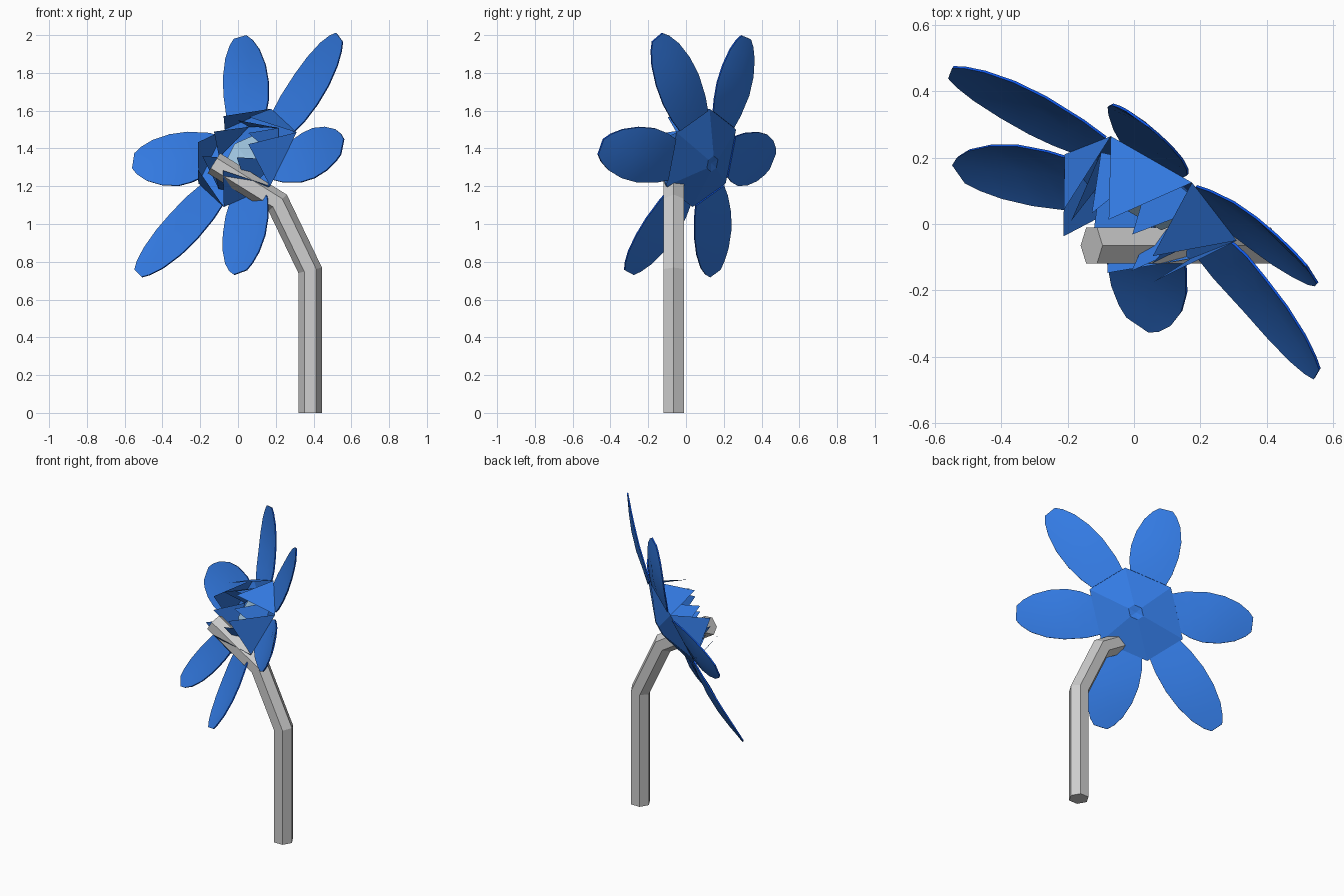
import bpy, math
from mathutils import Vector as V

if "Cube" in bpy.data.objects:
    bpy.data.objects.remove(bpy.data.objects["Cube"])


def material(name, rgb):
    m = bpy.data.materials.new(name)
    m.diffuse_color = (*rgb, 1)
    m.use_nodes = True
    m.node_tree.nodes["Principled BSDF"].inputs["Base Color"].default_value = m.diffuse_color
    return m


BLUE = material("petal blue", (0.033, 0.195, 0.76))
RIM = material("rim blue", (0.004, 0.09, 0.78))
PALE = material("pale blue", (0.36, 0.58, 0.78))
GREY = material("stem grey", (0.62, 0.62, 0.62))


def build(name, verts, faces, mats, rule=None, smooth=False):
    me = bpy.data.meshes.new(name)
    me.from_pydata([tuple(v) for v in verts], [], faces)
    for m in mats:
        me.materials.append(m)
    if rule:
        for p in me.polygons:
            p.material_index = rule(p.index)
    ob = bpy.data.objects.new(name, me)
    bpy.context.collection.objects.link(ob)
    if smooth:
        bpy.ops.object.select_all(action='DESELECT')
        ob.select_set(True)
        bpy.context.view_layer.objects.active = ob
        bpy.ops.object.shade_smooth_by_angle(angle=math.radians(40))
    return ob


# Flower frame: centre of the six-sided base, and the way the flower looks
C = V((0.05, 0.08, 1.35))
F = V((-0.61, -0.70, 0.37)).normalized()

# Corners of the base: three measured, three opposite
half = [V((-0.07, 0.265, 1.5)), V((0.175, 0.125, 1.61)), V((0.31, -0.05, 1.485))]
hexa = half + [2 * C - p for p in half]
tips = [V((0.01, 0.315, 1.99)), V((0.535, -0.155, 1.99)), V((0.55, -0.455, 1.41)),
        V((0.01, -0.305, 0.745)), V((-0.53, 0.15, 0.74)), V((-0.555, 0.455, 1.335))]

# Flower base: shallow six-sided cone closing toward the back
small = [C + (p - C) * 0.16 - F * 0.085 for p in hexa]
base_v = hexa + small + [C - F * 0.075]
base_f = [(i, (i + 1) % 6, 6 + (i + 1) % 6, 6 + i) for i in range(6)]
base_f += [(6 + i, 6 + (i + 1) % 6, 12) for i in range(6)]
build("flower_base", base_v, base_f, [BLUE])

# Petals: thin cupped blades from each base edge to its tip
profile = [(0, 0.42), (0.15, 0.49), (0.38, 0.53), (0.6, 0.50), (0.8, 0.40), (0.93, 0.27), (1, 0.15)]
for k in range(6):
    a, b, tip = hexa[k], hexa[(k + 1) % 6], tips[k]
    mid = (a + b) / 2
    axis = tip - mid
    edge = b - a
    side = F.cross(axis).normalized()
    if side.dot(edge) < 0:
        side = -side
    width = 0.5 * edge.length + 0.13
    vs, fs = [], []
    for t, w in profile:
        across = edge.normalized().lerp(side, min(1, t * 2.5)).normalized()
        p = mid + axis * t - F * 0.03 * math.sin(math.pi * t)
        for s in (-1, 0, 1):
            cup = F * (0.022 * abs(s) * math.sin(math.pi * t))
            vs.append(p + across * (s * w * width) + cup)
    n = len(vs)
    vs += [v - F * 0.008 for v in vs]
    rows = len(profile)
    for r in range(rows - 1):
        for c in (0, 1):
            q = (r * 3 + c, r * 3 + c + 1, r * 3 + c + 4, r * 3 + c + 3)
            fs += [q, tuple(n + i for i in reversed(q))]
    flat = len(fs)
    loop = [r * 3 for r in range(rows)] + [rows * 3 - 2]
    loop += [r * 3 + 2 for r in reversed(range(rows))] + [1]
    for i, j in zip(loop, loop[1:] + loop[:1]):
        fs.append((i, j, n + j, n + i))
    build(f"petal_{k + 1}", vs, fs, [BLUE, RIM], lambda i, f=flat: int(i >= f), True)


# Crown: rings of pointed teeth rising from the base and leaning inward
def crown(name, scale, depth, height, lean, turn):
    vs, fs = [], []
    ring = [C + (p - C) * scale + F * depth for p in hexa]
    if turn:
        ring = [(ring[i] + ring[(i + 1) % 6]) / 2 for i in range(6)]
    for i in range(6):
        a, b = ring[i], ring[(i + 1) % 6]
        m = (a + b) / 2
        apex = m + F * height + (C - m) * lean
        j = len(vs)
        vs += [a, b, apex]
        fs.append((j, j + 1, j + 2))
    build(name, vs, fs, [BLUE])


crown("outer_crown", 1.0, 0.0, 0.21, 0.30, False)
crown("inner_crown", 0.82, -0.01, 0.20, 0.22, True)

# Pale heart: small six-sided cup in the middle
rim = [C + (p - C) * 0.42 + F * 0.03 for p in hexa]
low = [C + (p - C) * 0.2 - F * 0.05 for p in hexa]
build("flower_heart", rim + low + [C + F * 0.02],
      [(i, (i + 1) % 6, 6 + (i + 1) % 6, 6 + i) for i in range(6)]
      + [(i, (i + 1) % 6, 12) for i in range(6)], [PALE])

# Stem: six-sided tube, mitred at two bends
path = [V((0.382, -0.065, 0)), V((0.382, -0.065, 0.755)),
        V((0.21, -0.065, 1.112)), V((-0.128, -0.065, 1.322))]
vs, fs = [], []
Y = V((0, 1, 0))
for i, p in enumerate(path):
    d0 = (path[max(i, 1)] - path[max(i, 1) - 1]).normalized()
    d1 = (path[min(i + 1, 3)] - path[min(i, 2)]).normalized()
    d = (d0 + d1).normalized()
    out = Y.cross(d)
    stretch = 1 / d.dot(d1)
    for s in range(6):
        ang = math.pi / 3 * s
        vs.append(p + out * (0.0625 * stretch * math.cos(ang)) + Y * (0.0625 * math.sin(ang)))
for i in range(3):
    for s in range(6):
        t = (s + 1) % 6
        fs.append((i * 6 + s, i * 6 + t, i * 6 + 6 + t, i * 6 + 6 + s))
fs += [tuple(range(5, -1, -1)), tuple(range(18, 24))]
build("stem", vs, fs, [GREY])
